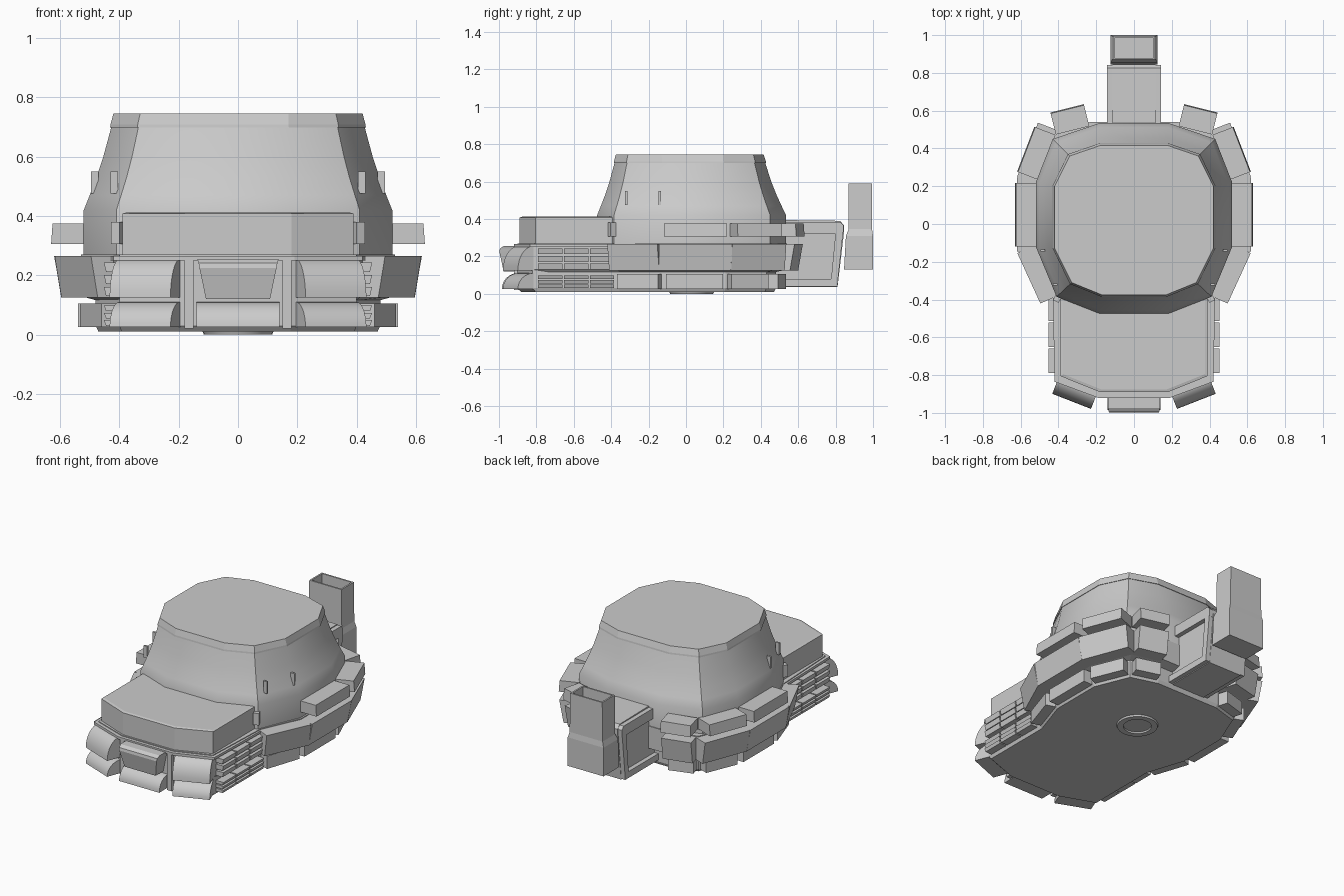
import bpy
import bmesh
from math import sin, cos, pi, radians
from mathutils import Vector

cube = bpy.data.objects.get("Cube")
if cube:
    bpy.data.objects.remove(cube, do_unlink=True)

# Single plain grey
grey = bpy.data.materials.new("plain_grey")
grey.use_nodes = True
grey.diffuse_color = (0.6, 0.6, 0.6, 1)
grey.node_tree.nodes["Principled BSDF"].inputs["Base Color"].default_value = (0.6, 0.6, 0.6, 1)


def finish(name, bm, mirror=False, smooth=0):
    bmesh.ops.recalc_face_normals(bm, faces=bm.faces)
    mesh = bpy.data.meshes.new(name)
    bm.to_mesh(mesh)
    bm.free()
    mesh.materials.append(grey)
    ob = bpy.data.objects.new(name, mesh)
    bpy.context.collection.objects.link(ob)
    if mirror:
        mod = ob.modifiers.new("mirror", 'MIRROR')
        mod.use_mirror_merge = False
    if smooth:
        bpy.ops.object.select_all(action='DESELECT')
        ob.select_set(True)
        bpy.context.view_layer.objects.active = ob
        bpy.ops.object.shade_smooth_by_angle(angle=radians(smooth))
    return ob


def loft(name, rings, mirror=False, smooth=0):
    """Skin closed rings of 3D points and cap both ends."""
    bm = bmesh.new()
    loops = [[bm.verts.new(p) for p in ring] for ring in rings]
    n = len(loops[0])
    for low, high in zip(loops, loops[1:]):
        for i in range(n):
            j = (i + 1) % n
            bm.faces.new((low[i], low[j], high[j], high[i]))
    bm.faces.new(loops[0])
    bm.faces.new(loops[-1])
    return finish(name, bm, mirror, smooth)


def outline(half, z, grow=1.0):
    """Mirror half an outline across x into a closed ring at height z."""
    pts = half + [(-x, y) for x, y in reversed(half)]
    return [(x * grow, y * grow, z) for x, y in pts]


def prism(name, a, b, profile, gap=0.0, mirror=True, smooth=0):
    """Extrude an (outward, height) profile along the wall from a to b."""
    a, b = Vector(a), Vector(b)
    d = (b - a).normalized()
    out = Vector((d.y, -d.x))
    rings = []
    for end in (a + d * gap, b - d * gap):
        rings.append([(*(end + out * o), z) for o, z in profile])
    return loft(name, rings, mirror, smooth)


def slab(z0, z1, low, high=None):
    return [(-0.02, z0), (low, z0), (low if high is None else high, z1), (-0.02, z1)]


def quarter_round(z0, z1, depth, steps=8):
    arc = [(depth * cos(pi / 2 * i / steps), z0 + (z1 - z0) * sin(pi / 2 * i / steps))
           for i in range(steps + 1)]
    return [(-0.02, z0)] + arc + [(-0.02, z1)]


def rect(hx, y0, y1, z):
    return [(-hx, y0, z), (hx, y0, z), (hx, y1, z), (-hx, y1, z)]


# Hull: narrower lower band under a wider upper band
nose = [(0.18, -0.9), (0.4, -0.82)]
wall = [(0.42, -0.37), (0.53, -0.13), (0.53, 0.23), (0.43, 0.49), (0.23, 0.54)]
low_wall = [(0.4, -0.36), (0.48, -0.12), (0.48, 0.21), (0.39, 0.43), (0.22, 0.48)]
loft("lower_hull", [outline(nose + low_wall, 0.01, 0.98), outline(nose + low_wall, 0.03),
                    outline(nose + low_wall, 0.13)])
loft("upper_hull", [outline(nose + low_wall, 0.115, 0.99), outline(nose + wall, 0.13),
                    outline(nose + wall, 0.27)])
loft("nose_rim", [outline([(0.19, -0.92), (0.42, -0.835), (0.43, -0.38)], z) for z in (0.25, 0.265)])

# Tower with flared skirt and a lip round the roof
base = [(0.18, -0.475), (0.41, -0.385), (0.52, -0.12), (0.52, 0.22), (0.43, 0.45), (0.18, 0.535)]
roof = [(0.17, -0.375), (0.33, -0.31), (0.42, -0.13), (0.42, 0.2), (0.34, 0.36), (0.18, 0.415)]


def tower_ring(z, t):
    return outline([tuple(Vector(r).lerp(Vector(b), t)) for r, b in zip(roof, base)], z)


loft("tower", [tower_ring(z, t) for z, t in
               ((0.265, 1), (0.42, 1), (0.47, 0.8), (0.53, 0.57), (0.6, 0.34), (0.7, 0.07))], smooth=30)
loft("roof_lip", [tower_ring(0.698, 0.11), tower_ring(0.708, 0.1), tower_ring(0.745, 0)])

# Deck box ahead of the tower
deck = [(0.18, -0.89), (0.39, -0.805), (0.39, -0.39), (0.19, -0.46)]
deck_top = [(0.175, -0.875), (0.375, -0.795), (0.375, -0.4), (0.185, -0.46)]
loft("front_deck", [outline(deck, 0.26), outline(deck, 0.408), outline(deck_top, 0.412)])

# Side pods in three tiers
segments = list(zip(wall, wall[1:]))
low_segments = list(zip(low_wall, low_wall[1:]))
for i, (a, b) in enumerate(segments):
    prism(f"middle_pod_{i}", a, b, slab(0.125, 0.265, 0.065, 0.09), -0.015 if i < 3 else 0.012)
    if i > 0:
        prism(f"upper_pod_{i}", a, b, slab(0.305, 0.375, 0.1, 0.095), 0.012)
for i, (a, b) in enumerate(low_segments):
    prism(f"lower_pod_{i}", a, b, slab(0.025, 0.105, 0.06), 0.012)

# Rounded nose pods and centre pods
for tier, z0, z1 in (("lower", 0.025, 0.11), ("upper", 0.125, 0.255)):
    prism(f"{tier}_nose_pod", (0.195, -0.895), (0.4, -0.815), quarter_round(z0, z1, 0.09), smooth=30)
prism("lower_centre_pod", (-0.14, -0.9), (0.14, -0.9), quarter_round(0.025, 0.11, 0.085),
      mirror=False, smooth=30)
loft("upper_centre_pod", [rect(0.108, -0.975, -0.88, 0.12), rect(0.13, -0.998, -0.88, 0.225),
                          rect(0.133, -0.995, -0.88, 0.242), rect(0.137, -0.975, -0.88, 0.255)])
prism("nose_rib", (0.15, -0.9), (0.18, -0.9), slab(0.02, 0.255, 0.02))

# Side grilles of short slats
for tier, z0, step in (("lower", 0.03, 0.025), ("upper", 0.13, 0.041)):
    for row in range(3):
        for col in range(3):
            y = -0.79 + col * 0.138
            z = z0 + row * step
            prism(f"{tier}_grille_slat_{row}_{col}", (0.41, y), (0.41, y + 0.13),
                  slab(z, z + step * 0.75, 0.035, 0.042))

# Rear arm with framed sides
arm = [(0.45, 0.035), (0.81, 0.035), (0.845, 0.33), (0.845, 0.365), (0.825, 0.39), (0.45, 0.395)]
loft("rear_arm", [[(x, y, z) for y, z in arm] for x in (-0.115, 0.115)])
frames = {"arm_top_rail": [(0.45, 0.32), (0.84, 0.32), (0.843, 0.365), (0.825, 0.385), (0.45, 0.385)],
          "arm_bottom_rail": [(0.45, 0.04), (0.81, 0.04), (0.813, 0.08), (0.45, 0.08)],
          "arm_end_post": [(0.775, 0.07), (0.812, 0.07), (0.84, 0.33), (0.8, 0.33)]}
for name, pts in frames.items():
    loft(name, [[(x, y, z) for y, z in pts] for x in (-0.143, 0.143)])

# Open rear stack
loft("rear_stack", [rect(0.125, 0.845, 1.0, 0.13), rect(0.125, 0.855, 1.0, 0.31),
                    rect(0.115, 0.87, 0.995, 0.345), rect(0.112, 0.87, 0.995, 0.59),
                    rect(0.102, 0.88, 0.985, 0.59), rect(0.102, 0.88, 0.985, 0.42)])

# Small tower fittings
for name, x, y in (("front_fin", 0.425, -0.32), ("side_fin", 0.49, -0.14)):
    prism(name, (x, y - 0.006), (x, y + 0.006), slab(0.475, 0.55, 0.005))
prism("tower_bracket", (0.39, -0.4), (0.42, -0.385), slab(0.305, 0.38, 0.02))

# Ring under the hull
bm = bmesh.new()
rings = [[bm.verts.new((r * cos(2 * pi * i / 32), 0.03 + r * sin(2 * pi * i / 32), z)) for i in range(32)]
         for r, z in ((0.12, 0.012), (0.115, 0.0), (0.08, 0.0), (0.08, 0.012))]
for k in range(4):
    for i in range(32):
        j = (i + 1) % 32
        p, q = rings[k], rings[(k + 1) % 4]
        bm.faces.new((p[i], p[j], q[j], q[i]))
finish("underside_ring", bm, smooth=30)
